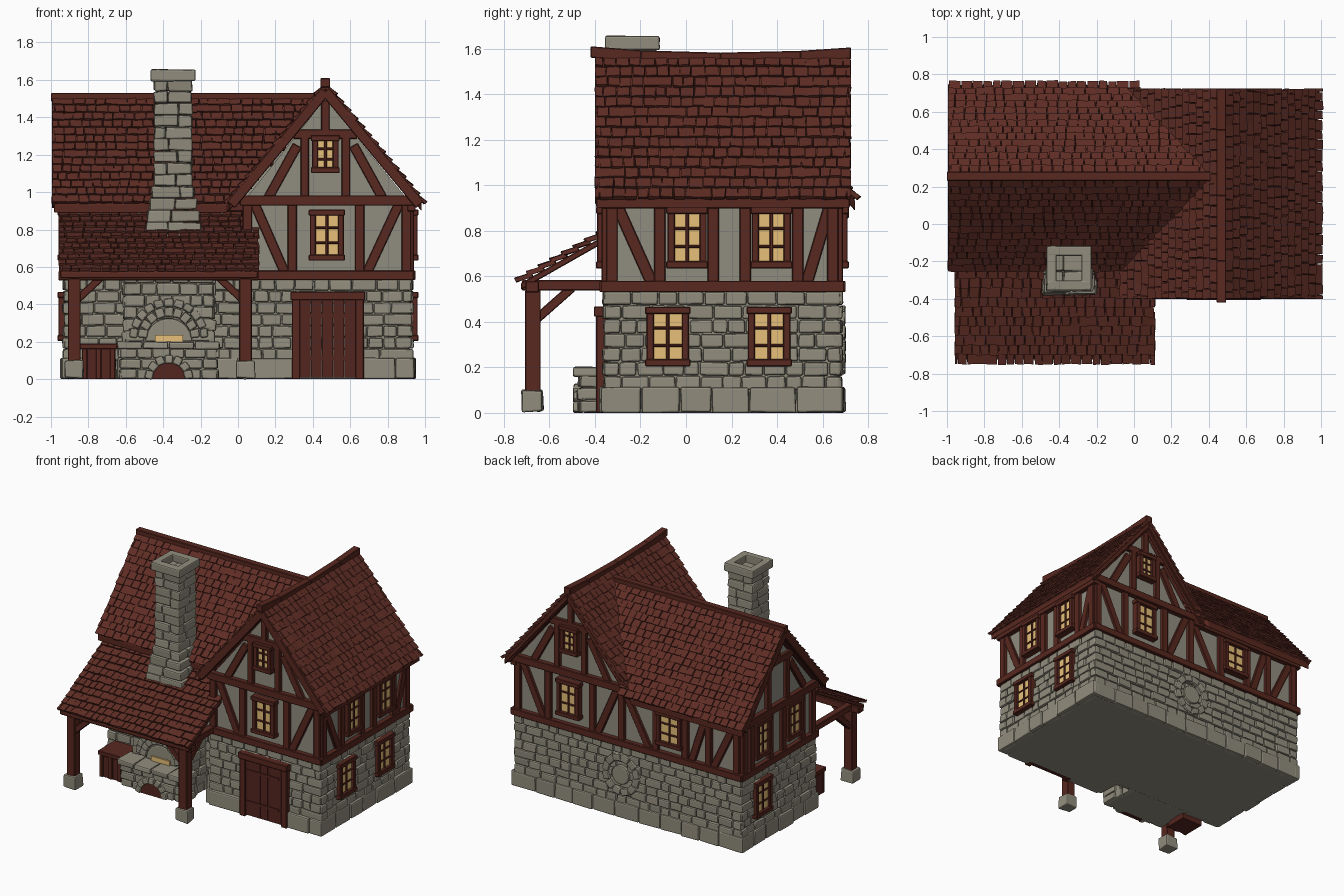
import bpy, bmesh, math, random
from mathutils import Vector as V

random.seed(4)
if "Cube" in bpy.data.objects:
    bpy.data.objects.remove(bpy.data.objects["Cube"])

COLOURS = {
    "stone": (0.285, 0.265, 0.205), "plaster": (0.28, 0.265, 0.215),
    "timber": (0.098, 0.021, 0.014), "roof_tile": (0.113, 0.026, 0.018),
    "door_wood": (0.088, 0.018, 0.013), "window_glow": (0.8, 0.53, 0.19),
}
mats = {}
for key, rgb in COLOURS.items():
    m = bpy.data.materials.new(key)
    m.use_nodes = True
    m.diffuse_color = (*rgb, 1)
    m.node_tree.nodes["Principled BSDF"].inputs["Base Color"].default_value = (*rgb, 1)
    mats[key] = m

X, Y, Z = V((1, 0, 0)), V((0, 1, 0)), V((0, 0, 1))
parts = {}


# Every named part collects its pieces in one mesh
def part(name, mat):
    return parts.setdefault(name, (bmesh.new(), mat))[0]


def prism(name, mat, pts, vec, jit=0):
    bm = part(name, mat)
    wob = lambda: V([random.uniform(-jit, jit) for _ in range(3)])
    a = [bm.verts.new(V(p) + wob()) for p in pts]
    b = [bm.verts.new(V(p) + V(vec) + wob()) for p in pts]
    bm.faces.new(a)
    bm.faces.new(b[::-1])
    for i in range(len(a)):
        j = (i + 1) % len(a)
        bm.faces.new((a[i], b[i], b[j], a[j]))


def block(name, mat, c, ax, ay, az, jit=0):
    c = V(c)
    pts = [c - ax - ay - az, c + ax - ay - az, c + ax + ay - az, c - ax + ay - az]
    prism(name, mat, pts, az * 2, jit)


def box(name, mat, lo, hi, jit=0):
    lo, hi = V(lo), V(hi)
    h = (hi - lo) / 2
    block(name, mat, (lo + hi) / 2, X * h.x, Y * h.y, Z * h.z, jit)


def beam(name, mat, p, q, width, depth, out):
    p, q = V(p), V(q)
    side = (q - p).cross(out).normalized()
    block(name, mat, (p + q) / 2, (q - p) / 2, side * width / 2, out * depth / 2)


# Wall planes: origin, direction along, direction outward
FRONT = (V((0, -0.345, 0)), X, -Y)
RIGHT = (V((0.915, 0, 0)), Y, X)
BACK = (V((0, 0.665, 0)), X, Y)
LEFT = (V((-0.915, 0, 0)), Y, -X)
RECESS = (V((0, -0.18, 0)), X, -Y)
INNER = (V((0.03, 0, 0)), Y, -X)
BREAST = (V((0, -0.34, 0)), X, -Y)
HEARTH = (V((0, -0.455, 0)), X, -Y)


def at(wall, u, z, d=0):
    return wall[0] + wall[1] * u + Z * z + wall[2] * d


def slab(name, mat, wall, u0, u1, z0, z1, depth, jit=0):
    block(name, mat, at(wall, (u0 + u1) / 2, (z0 + z1) / 2, depth / 2 - 0.01),
          wall[1] * (u1 - u0) / 2, Z * (z1 - z0) / 2, wall[2] * (depth / 2 + 0.01), jit)


def strut(wall, a, b, width=0.05, depth=0.025, name="timber_frame", mat="timber"):
    beam(name, mat, at(wall, *a, depth / 2 - 0.005), at(wall, *b, depth / 2 - 0.005),
         width, depth + 0.01, wall[2])


def courses(wall, u0, u1, z0, z1, size=0.061, lo=0.065, hi=0.13, depth=0.018, name="stone_walls"):
    rows = max(1, round((z1 - z0) / size))
    step = (z1 - z0) / rows
    for r in range(rows):
        u = u0
        while u < u1 - 0.01:
            e = u + random.uniform(lo, hi)
            if u1 - e < lo * 0.7:
                e = u1
            slab(name, "stone", wall, u + 0.002, e - 0.002, z0 + r * step + 0.002,
                 z0 + (r + 1) * step - 0.002, depth + random.uniform(-0.006, 0.006), 0.003)
            u = e


def window(wall, u, z, w, h):
    slab("window_panes", "window_glow", wall, u - w / 2, u + w / 2, z - h / 2, z + h / 2, 0.026)
    for s in (-1, 1):
        strut(wall, (u + s * w / 2, z - h / 2), (u + s * w / 2, z + h / 2), 0.032, 0.045, "window_frames")
        strut(wall, (u - w / 2 - 0.022, z + s * h / 2), (u + w / 2 + 0.022, z + s * h / 2), 0.032, 0.05, "window_frames")
        strut(wall, (u - w / 2, z + s * h / 6), (u + w / 2, z + s * h / 6), 0.013, 0.033, "window_frames")
    strut(wall, (u, z - h / 2), (u, z + h / 2), 0.016, 0.034, "window_frames")


def frame(wall, u0, u1, posts, braces, top=0.925):
    strut(wall, (u0, 0.555), (u1, 0.555), 0.05, 0.035)
    strut(wall, (u0, top), (u1, top), 0.055, 0.035)
    for u in posts:
        strut(wall, (u, 0.56), (u, top), 0.05)
    for low, high in braces:
        strut(wall, (low, 0.57), (high, top - 0.02), 0.052, 0.02)


def gable(wall, c, collar, top):
    strut(wall, (c - 0.17, collar), (c + 0.17, collar))
    strut(wall, (c, collar), (c, top), 0.045)
    for s in (-1, 1):
        strut(wall, (c + s * 0.11, 0.95), (c + s * 0.11, collar), 0.045)
        strut(wall, (c + s * 0.31, 0.96), (c + s * 0.15, collar - 0.06), 0.052, 0.02)


def arch(name, wall, u, z, r0, r1, n, depth, sweep=math.pi):
    for i in range(n):
        a = sweep * (i + 0.5) / n
        rad = wall[1] * math.cos(a) + Z * math.sin(a)
        tan = Z * math.cos(a) - wall[1] * math.sin(a)
        mid = (r0 + r1) / 2
        block(name, "stone", at(wall, u, z, depth / 2) + rad * mid, rad * (r1 - r0) / 2,
              tan * (mid * sweep / n / 2 - 0.002), wall[2] * depth / 2, 0.003)


def disc(name, mat, wall, u, z, r, depth, sweep=math.pi):
    turns = [sweep * i / 16 for i in range(17 if sweep < 4 else 16)]
    prism(name, mat, [at(wall, u + r * math.cos(a), z + r * math.sin(a)) for a in turns], wall[2] * depth)


# Roof surfaces: heights of the two gabled wings
RX, RZ, RUN, EAVE = 0.467, 1.56, 0.53, 0.92
LY, LZ, LRUN = 0.255, 1.50, 0.5
cross_z = lambda x: RZ - (RZ - EAVE) / RUN * abs(x - RX)
long_z = lambda y: LZ - (LZ - EAVE) / LRUN * abs(y - LY)


def tiles(name, origin, along, up, rows, width, keep=lambda p: True):
    u, s = V(along), V(up)
    n = u.cross(s).normalized()
    n = n if n.z > 0 else -n
    ud, sd = u.normalized(), s.normalized()
    o, step = V(origin) + sd * 0.024, (s.length - 0.024) / rows
    for r in range(rows):
        x = -random.uniform(0, width)
        while x < u.length:
            w = width * random.uniform(0.8, 1.2)
            a, b = max(x, 0), min(x + w, u.length)
            c = o + ud * (a + b) / 2 + sd * step * (r + 0.45) + n * 0.012
            if b - a > 0.01 and keep(c):
                block(name, "roof_tile", c, ud * ((b - a) / 2 - 0.002),
                      (sd - n * 0.2) * step * random.uniform(0.56, 0.64), n * 0.009, 0.003)
            x += w


# Wing bodies: stone ground floor core and plastered upper storey
box("wall_core", "stone", (0.03, -0.345, 0), (0.915, 0.665, 0.54))
box("wall_core", "stone", (-0.915, -0.18, 0), (0.1, 0.665, 0.54))
prism("upper_storey", "plaster", [(0.03, -0.345, 0.53), (0.915, -0.345, 0.53), (0.915, -0.345, 0.95),
      (RX, -0.345, RZ - 0.06), (0.03, -0.345, 0.95)], Y * 1.01)
prism("upper_storey", "plaster", [(-0.915, -0.18, 0.53), (-0.915, 0.665, 0.53), (-0.915, 0.665, 0.94),
      (-0.915, LY, LZ - 0.06), (-0.915, -0.18, 0.94)], X * 1.285)

# Stone courses and heavy plinth
for wall, a, b in ((FRONT, 0.02, 0.93), (RIGHT, -0.36, 0.68), (BACK, -0.93, 0.93),
                   (LEFT, -0.195, 0.68), (RECESS, -0.93, 0.03), (INNER, -0.36, -0.18)):
    courses(wall, a, b, 0.1, 0.535)
for wall, a, b in ((FRONT, 0.02, 0.3), (FRONT, 0.64, 0.942), (RIGHT, -0.372, 0.692), (BACK, -0.942, 0.942),
                   (LEFT, -0.205, 0.692), (RECESS, -0.942, 0.03), (INNER, -0.372, -0.18)):
    courses(wall, a, b, 0, 0.115, 0.115, 0.13, 0.22, 0.03, "plinth")

# Timber framing
FP, FB = [0.05, 0.29, 0.65, 0.9], [(0.25, 0.09), (0.69, 0.86)]
for wall in (FRONT, BACK):
    frame(wall, 0.01, 0.94, FP, FB, 0.955)
    gable(wall, RX, 1.31, 1.49)
    window(wall, 0.475, 0.77, 0.15, 0.24)
    window(wall, RX, 1.203, 0.11, 0.17)
frame(RIGHT, -0.375, 0.695, [-0.325, -0.115, 0.12, 0.26, 0.49, 0.645], [(-0.15, -0.3), (0.53, 0.63)])
frame(BACK, -0.94, 0.03, [-0.89, -0.66, -0.47, -0.23], [(-0.17, 0.01), (-0.7, -0.86), (-0.52, -0.63)])
frame(LEFT, -0.2, 0.695, [-0.155, -0.03, 0.19, 0.34, 0.56, 0.645], [])
frame(RECESS, -0.94, 0.03, [-0.89], [])
gable(LEFT, LY, 1.26, 1.43)

# Side and rear windows
for u in (0.005, 0.375):
    window(RIGHT, u, 0.77, 0.14, 0.24)
for u in (-0.08, 0.365):
    window(RIGHT, u, 0.335, 0.155, 0.23)
for u in (0.08, 0.45):
    window(LEFT, u, 0.77, 0.14, 0.24)
window(LEFT, 0.45, 0.335, 0.155, 0.23)
window(BACK, -0.35, 0.76, 0.17, 0.22)

# Rounded stone relief on the rear wall
arch("stone_relief", BACK, 0.05, 0.32, 0.1, 0.15, 12, 0.035, math.tau)
disc("stone_relief", "stone", BACK, 0.05, 0.32, 0.07, 0.035, math.tau)

# Plank door with frame and straps
for i in range(5):
    slab("door", "door_wood", FRONT, 0.33 + i * 0.06, 0.387 + i * 0.06, 0.01, 0.43, 0.035)
for u in (0.31, 0.65):
    strut(FRONT, (u, 0), (u, 0.43), 0.045, 0.05, "door_frame")
strut(FRONT, (0.28, 0.445), (0.68, 0.445), 0.045, 0.06, "door_frame")
for z in (0.1, 0.33):
    slab("door_straps", "door_wood", FRONT, 0.34, 0.6, z, z + 0.02, 0.041)

# Main roof decks, trimmed along the valley
SX, SY = V((RUN, 0, RZ - EAVE)), V((0, LRUN, LZ - EAVE))
ends = [(-0.985, EAVE), (RX - RUN, EAVE), (RX - (RZ - LZ) * RUN / (RZ - EAVE), LZ), (-0.985, LZ)]
for s in (-1, 1):
    low = RX + s * (RUN - 0.015)
    prism("roof_deck", "timber", [(low, -0.395, EAVE + 0.018), (RX, -0.395, RZ),
          (RX, -0.395, RZ - 0.05), (low, -0.395, EAVE - 0.022)], Y * 1.115)
    prism("roof_deck", "timber", [(x, LY + (s * LRUN if z == EAVE else 0) * 0.975, z + (0.012 if z == EAVE else 0))
                                  for x, z in ends], Z * -0.045)
    tiles("roof_tiles", (RX + s * RUN, -0.4, EAVE), Y * 1.125, V((-s * SX.x, 0, SX.z)), 14, 0.056,
          lambda p: p.x > RX or not -0.24 < p.y < 0.75 or p.z > long_z(p.y) - 0.05)
    tiles("roof_tiles", (-0.995, LY + s * LRUN, EAVE), X * 1.45, V((0, -s * SY.y, SY.z)), 14, 0.056,
          lambda p: p.z > cross_z(p.x) - 0.05)
    # Barge boards along the gable edges
    for y in (-0.385, 0.7):
        beam("barge_boards", "timber", (RX + s * 0.505, y, EAVE + 0.012), (RX, y, RZ - 0.02), 0.055, 0.03, Y)
    beam("barge_boards", "timber", (-0.98, LY + s * 0.475, EAVE + 0.01), (-0.98, LY, LZ - 0.02), 0.055, 0.03, X)

# Ridge beams, the front one sagging slightly
sag = [(-0.42, 1.585), (-0.2, 1.567), (0.15, 1.557), (0.5, 1.565), (0.72, 1.58)]
for (y0, z0), (y1, z1) in zip(sag, sag[1:]):
    beam("ridge_beam", "timber", (RX, y0, z0), (RX, y1 + 0.004, z1), 0.052, 0.05, Z)
beam("ridge_beam", "timber", (-1.0, LY, 1.508), (0.45, LY, 1.508), 0.05, 0.045, Z)

# Porch roof, posts, beams and braces
prism("porch_deck", "timber", [(-0.95, -0.725, 0.57), (0.105, -0.725, 0.57),
      (0.105, -0.17, 0.885), (-0.95, -0.17, 0.885)], Z * -0.03)
tiles("porch_tiles", (-0.96, -0.75, 0.56), X * 1.075, V((0, 0.58, 0.328)), 11, 0.052)
beam("porch_frame", "timber", (-0.96, -0.675, 0.553), (0.11, -0.675, 0.553), 0.06, 0.05, Z)
for x, s in ((-0.875, 1), (0.04, -1)):
    box("porch_post", "timber", (x - 0.034, -0.706, 0.08), (x + 0.034, -0.638, 0.54))
    box("post_foot", "stone", (x - 0.05, -0.722, 0.005), (x + 0.05, -0.628, 0.1), 0.005)
    beam("porch_frame", "timber", (x, -0.72, 0.56), (x, -0.19, 0.56), 0.05, 0.045, Z)
    beam("porch_frame", "timber", (x, -0.67, 0.4), (x, -0.5, 0.55), 0.04, 0.04, X)
    beam("porch_frame", "timber", (x, -0.675, 0.41), (x + s * 0.15, -0.675, 0.55), 0.04, 0.04, Y)

# Oven breast and hearth
OX = -0.37
box("oven_core", "stone", (-0.6, -0.34, 0), (-0.14, -0.17, 0.7))
courses(BREAST, -0.61, -0.13, 0.2, 0.7, name="oven_breast")
for x, d in ((-0.6, -X), (-0.14, X)):
    courses((V((x, 0, 0)), Y, d), -0.355, -0.19, 0.0, 0.7, name="oven_breast")
box("hearth_core", "stone", (-0.62, -0.455, 0), (-0.12, -0.3, 0.165))
courses(HEARTH, -0.63, -0.11, 0, 0.165, name="hearth")
for x, d in ((-0.62, -X), (-0.12, X)):
    courses((V((x, 0, 0)), Y, d), -0.465, -0.34, 0, 0.165, name="hearth")
for i in range(4):
    box("hearth_top", "stone", (-0.645 + i * 0.138, -0.495, 0.16), (-0.51 + i * 0.138, -0.33, 0.2), 0.004)
arch("oven_arch", BREAST, OX, 0.22, 0.115, 0.165, 9, 0.05)
arch("oven_arch", BREAST, OX, 0.22, 0.168, 0.21, 11, 0.032)
disc("oven_mouth", "stone", BREAST, OX, 0.2, 0.125, 0.03)
slab("oven_glow", "window_glow", BREAST, OX - 0.075, OX + 0.075, 0.2, 0.235, 0.04)
arch("hearth_arch", HEARTH, OX, 0, 0.085, 0.13, 7, 0.04)
disc("hearth_mouth", "door_wood", HEARTH, OX, 0, 0.09, 0.028)

# Tapered chimney with an open cap
CX, CY = -0.348, -0.235
for r in range(15):
    z0 = 0.65 + r * 0.0635
    h = 0.102 + 0.045 * min(1, max(0, (1.04 - z0) / 0.25))
    sx, sy = [random.choice((-1, 1)) * random.uniform(0.01, 0.04) for _ in "xy"]
    for x0, x1 in ((-h, sx), (sx, h)):
        for y0, y1 in ((-h, sy), (sy, h)):
            box("chimney", "stone", (CX + x0 + 0.001, CY + y0 + 0.001, z0), (CX + x1, CY + y1, z0 + 0.062), 0.005)
for d, t in ((X, Y), (-X, Y), (Y, X), (-Y, X)):
    block("chimney_cap", "stone", V((CX, CY, 1.625)) + d * 0.093, d * 0.026, t * 0.119, Z * 0.031, 0.003)

# Storage chest beside the hearth
box("chest", "door_wood", (-0.83, -0.42, 0), (-0.66, -0.25, 0.17))
box("chest_lid", "timber", (-0.845, -0.435, 0.16), (-0.645, -0.235, 0.19))
for x in (-0.82, -0.745, -0.67):
    box("chest_battens", "timber", (x - 0.015, -0.432, 0), (x + 0.015, -0.41, 0.17))

# Turn the collected parts into objects, softening stone and timber edges
BEVEL = {"stone": (0.009, 2), "timber": (0.004, 1)}
for name, (bm, mat) in parts.items():
    bmesh.ops.recalc_face_normals(bm, faces=bm.faces[:])
    mesh = bpy.data.meshes.new(name)
    bm.to_mesh(mesh)
    bm.free()
    mesh.materials.append(mats[mat])
    obj = bpy.data.objects.new(name, mesh)
    bpy.context.collection.objects.link(obj)
    if mat in BEVEL:
        mod = obj.modifiers.new("soft_edges", "BEVEL")
        mod.width, mod.segments = BEVEL[mat]
